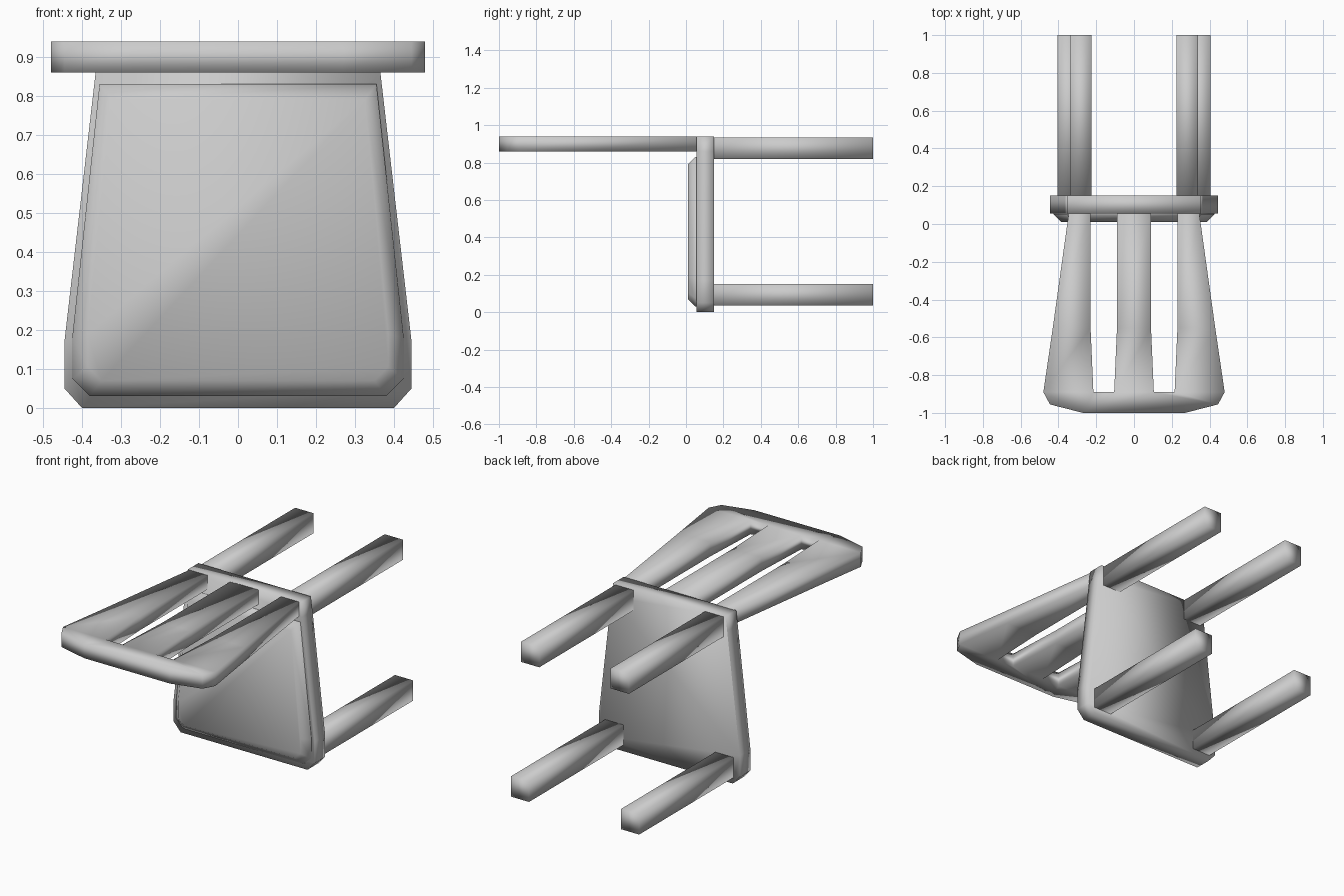
import bpy
import bmesh

cube = bpy.data.objects.get("Cube")
if cube:
    bpy.data.objects.remove(cube)

grey = bpy.data.materials.new("plain_grey")
grey.use_nodes = True
grey.diffuse_color = (0.6, 0.6, 0.6, 1)
grey.node_tree.nodes["Principled BSDF"].inputs["Base Color"].default_value = grey.diffuse_color


def finish(name, bm):
    bmesh.ops.recalc_face_normals(bm, faces=bm.faces)
    for face in bm.faces:
        face.smooth = True
    mesh = bpy.data.meshes.new(name)
    bm.to_mesh(mesh)
    bm.free()
    mesh.materials.append(grey)
    obj = bpy.data.objects.new(name, mesh)
    bpy.context.collection.objects.link(obj)
    return obj


def loft(name, rings):
    """Skin closed rings of points and cap both ends."""
    bm = bmesh.new()
    loops = [[bm.verts.new(p) for p in ring] for ring in rings]
    n = len(loops[0])
    for a, b in zip(loops, loops[1:]):
        for i in range(n):
            j = (i + 1) % n
            bm.faces.new((a[i], a[j], b[j], b[i]))
    bm.faces.new(loops[0])
    bm.faces.new(loops[-1])
    return finish(name, bm)


def mirrored(half, y):
    """Close a half outline in x and z across the middle."""
    right = [(x, y, z) for x, z in half]
    return right + [(-x, y, z) for x, z in reversed(half)]


# Seat slab, standing on edge
outline = [(0.40, 0), (0.445, 0.05), (0.445, 0.17), (0.365, 0.86), (0.355, 0.94)]
loft("seat", [mirrored(outline, 0.055), mirrored(outline, 0.15)])

# Padded seat face with sloped rim
pad_base = [(0.38, 0.03), (0.425, 0.075), (0.425, 0.18), (0.355, 0.83)]
pad_face = [(0.35, 0.07), (0.385, 0.105), (0.385, 0.19), (0.325, 0.79)]
loft("seat_pad", [mirrored(pad_base, 0.06), mirrored(pad_base, 0.05), mirrored(pad_face, 0.01)])

# Legs, the upper pair set closer together
for pair, inner, low in (("front", 0.29, 0.035), ("back", 0.225, 0.82)):
    for side, sign in (("left", 1), ("right", -1)):
        square = [(inner, low), (inner + 0.115, low),
                  (inner + 0.115, low + 0.115), (inner, low + 0.115)]
        loft(f"{pair}_{side}_leg",
             [[(sign * x, y, z) for x, z in square] for y in (0.14, 1.0)])

# Slatted backrest: three slats joined by an end rail
bm = bmesh.new()
rows = []
for y, xs in ((0.06, (0.345, 0.23, 0.09)),
              (-0.55, (0.43, 0.23, 0.09)),
              (-0.89, (0.48, 0.215, 0.105))):
    spread = list(xs) + [-x for x in reversed(xs)]
    rows.append([bm.verts.new((x, y, 0.94)) for x in spread])
for a, b in zip(rows, rows[1:]):
    for i in (0, 2, 4):
        bm.faces.new((a[i], a[i + 1], b[i + 1], b[i]))
rail = [bm.verts.new((x, y, 0.94)) for x, y in
        ((-0.445, -0.955), (-0.27, -1), (0.27, -1), (0.445, -0.955))]
bm.faces.new(rows[-1] + rail)
for face in bm.faces:
    face.normal_update()
backrest = finish("backrest", bm)
if backrest.data.polygons[0].normal.z < 0:
    backrest.data.flip_normals()
thick = backrest.modifiers.new("thickness", 'SOLIDIFY')
thick.thickness = 0.08
thick.offset = -1
